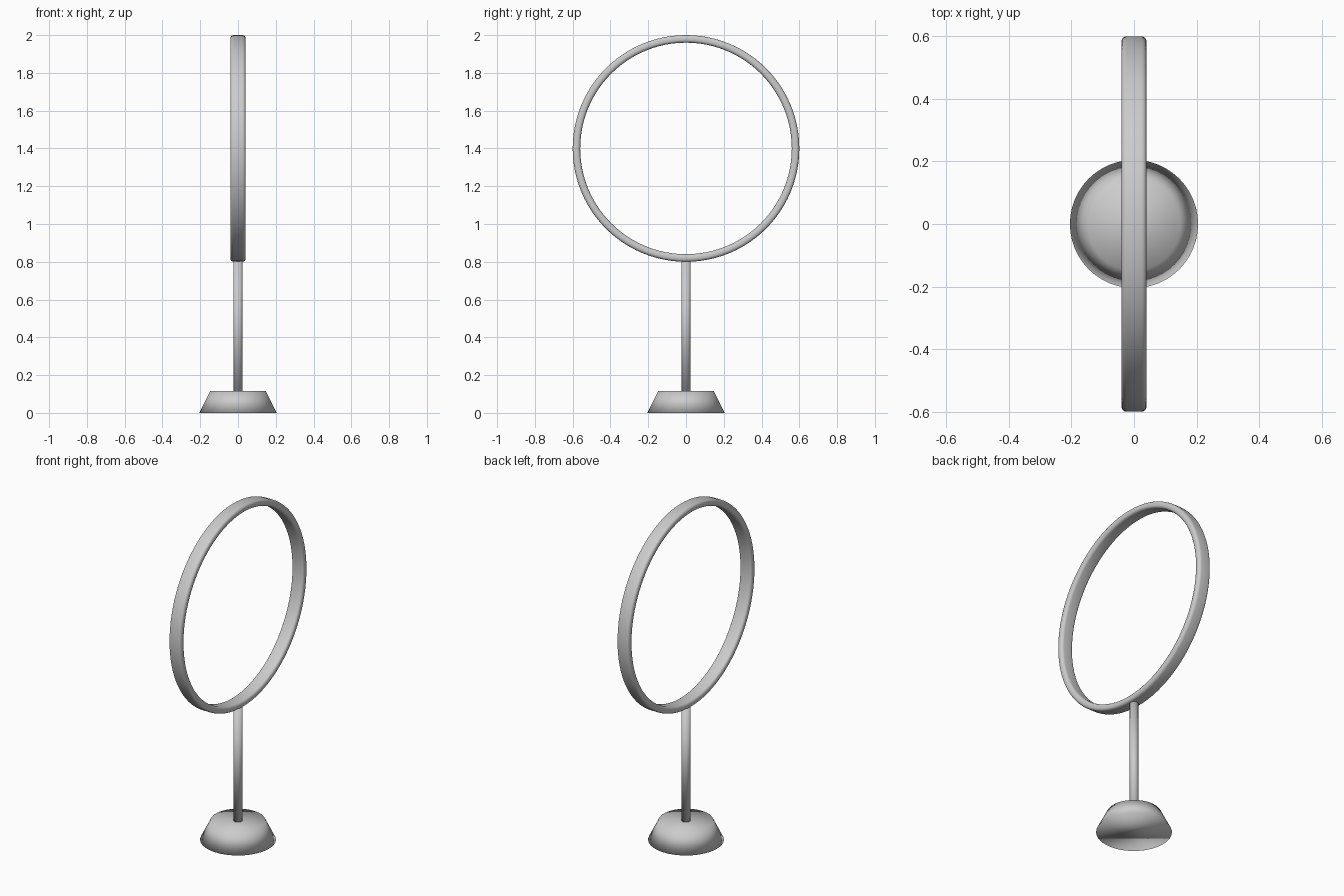
import bpy, bmesh, math

if "Cube" in bpy.data.objects:
    bpy.data.objects.remove(bpy.data.objects["Cube"])


def lathe(name, profile, closed, steps, axis="Z", z=0.0):
    """Revolve (radius, height) points round an axis; open profiles get capped."""
    bm = bmesh.new()
    rings = []
    for i in range(steps):
        a = 2 * math.pi * i / steps
        c, s = math.cos(a), math.sin(a)
        rings.append([bm.verts.new((r * c, r * s, h + z) if axis == "Z"
                                   else (h, r * c, r * s + z)) for r, h in profile])
    n = len(profile)
    for i in range(steps):
        p, q = rings[i], rings[(i + 1) % steps]
        for j in range(n if closed else n - 1):
            k = (j + 1) % n
            bm.faces.new((p[j], q[j], q[k], p[k]))
    if not closed:
        for j in (0, n - 1):
            bm.faces.new([r[j] for r in rings])
    bmesh.ops.recalc_face_normals(bm, faces=bm.faces)
    for f in bm.faces:
        f.smooth = True
    mesh = bpy.data.meshes.new(name)
    bm.to_mesh(mesh)
    bm.free()
    obj = bpy.data.objects.new(name, mesh)
    bpy.context.collection.objects.link(obj)
    return obj


# hoop: rounded band standing upright, facing sideways
MID, HALF_R, HALF_W, CORNER = 0.58, 0.02, 0.04, 0.016
section = []
for k, (sr, sw) in enumerate([(1, 1), (-1, 1), (-1, -1), (1, -1)]):
    for t in range(5):
        a = math.pi / 2 * (k + t / 4)
        section.append((MID + sr * (HALF_R - CORNER) + CORNER * math.cos(a),
                        sw * (HALF_W - CORNER) + CORNER * math.sin(a)))
lathe("hoop", section, True, 96, axis="X", z=1.4)

# pole: plain round rod from the base into the hoop
lathe("pole", [(0.025, 0.10), (0.025, 0.81)], False, 32)

# base: tapered foot, softly shaded
lathe("base", [(0.205, 0.0), (0.148, 0.115)], False, 48)
